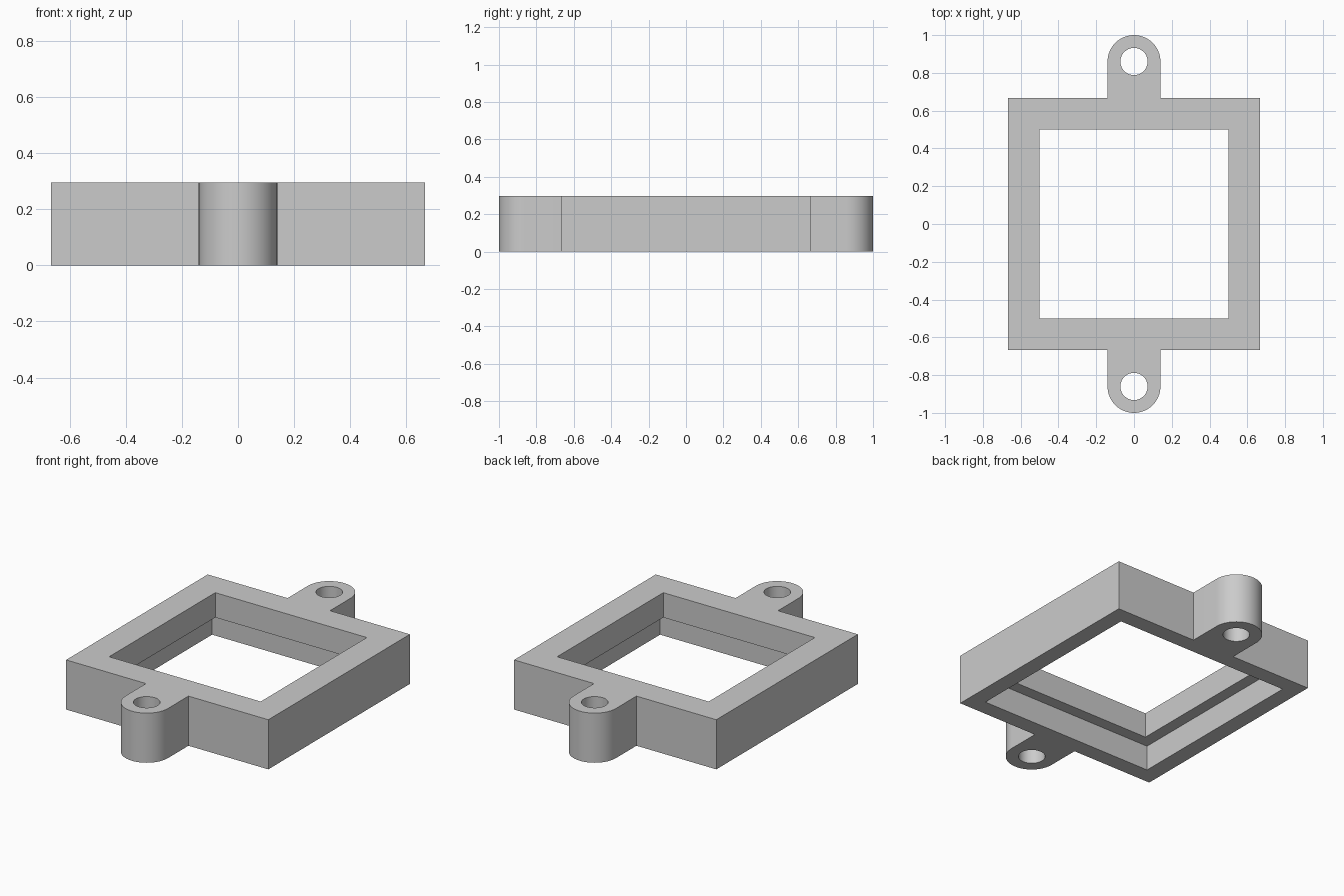
import bpy, bmesh
from math import pi, sin, cos, radians

HALF, HEIGHT, STEP = 0.667, 0.296, 0.148   # frame half width, height, ledge level
OPENING, RECESS = 0.50, 0.57               # half widths of upper and lower openings
LUG_R, HOLE_R, LUG_Y = 0.14, 0.072, 0.86
SEGMENTS = 64

if "Cube" in bpy.data.objects:
    bpy.data.objects.remove(bpy.data.objects["Cube"])


def prism(name, points, z0, z1):
    """Extrude a flat counter-clockwise outline from z0 up to z1."""
    bm = bmesh.new()
    face = bm.faces.new([bm.verts.new((x, y, z0)) for x, y in points])
    top = bmesh.ops.extrude_face_region(bm, geom=[face])["geom"]
    bmesh.ops.translate(bm, vec=(0, 0, z1 - z0),
                        verts=[g for g in top if isinstance(g, bmesh.types.BMVert)])
    bmesh.ops.recalc_face_normals(bm, faces=bm.faces)
    mesh = bpy.data.meshes.new(name)
    bm.to_mesh(mesh)
    bm.free()
    obj = bpy.data.objects.new(name, mesh)
    bpy.context.collection.objects.link(obj)
    return obj


def arc(y, radius, start, sweep, count):
    angles = [start + sweep * i / count for i in range(count + 1)]
    return [(radius * cos(a), y + radius * sin(a)) for a in angles]


def square(half):
    return [(-half, -half), (half, -half), (half, half), (-half, half)]


# Frame outline with a rounded lug at the back, repeated at the front by half a turn
half_outline = [(HALF, HALF), (LUG_R, HALF)]
half_outline += arc(LUG_Y, LUG_R, 0, pi, SEGMENTS // 2)
half_outline += [(-LUG_R, HALF), (-HALF, HALF)]
outline = half_outline + [(-x, -y) for x, y in half_outline]
frame = prism("frame_with_lugs", outline, 0, HEIGHT)

# Window, wider recess below the ledge, and the two screw holes
cutters = [prism("window_cutter", square(OPENING), -0.1, HEIGHT + 0.1),
           prism("recess_cutter", square(RECESS), -0.1, STEP)]
for side, y in (("front", -LUG_Y), ("back", LUG_Y)):
    circle = arc(y, HOLE_R, 0, 2 * pi, SEGMENTS)[:-1]
    cutters.append(prism(side + "_hole_cutter", circle, -0.1, HEIGHT + 0.1))

bpy.ops.object.select_all(action="DESELECT")
bpy.context.view_layer.objects.active = frame
frame.select_set(True)
for cutter in cutters:
    cutter.hide_render = True
    cut = frame.modifiers.new(cutter.name, "BOOLEAN")
    cut.operation, cut.solver, cut.object = "DIFFERENCE", "EXACT", cutter
    bpy.ops.object.modifier_apply(modifier=cut.name)
    bpy.data.objects.remove(cutter)

# Plain grey finish
grey = bpy.data.materials.new("plain grey")
grey.use_nodes = True
grey.diffuse_color = (0.6, 0.6, 0.6, 1)
grey.node_tree.nodes["Principled BSDF"].inputs["Base Color"].default_value = grey.diffuse_color
frame.data.materials.clear()
frame.data.materials.append(grey)
bpy.ops.object.shade_smooth_by_angle(angle=radians(30))
